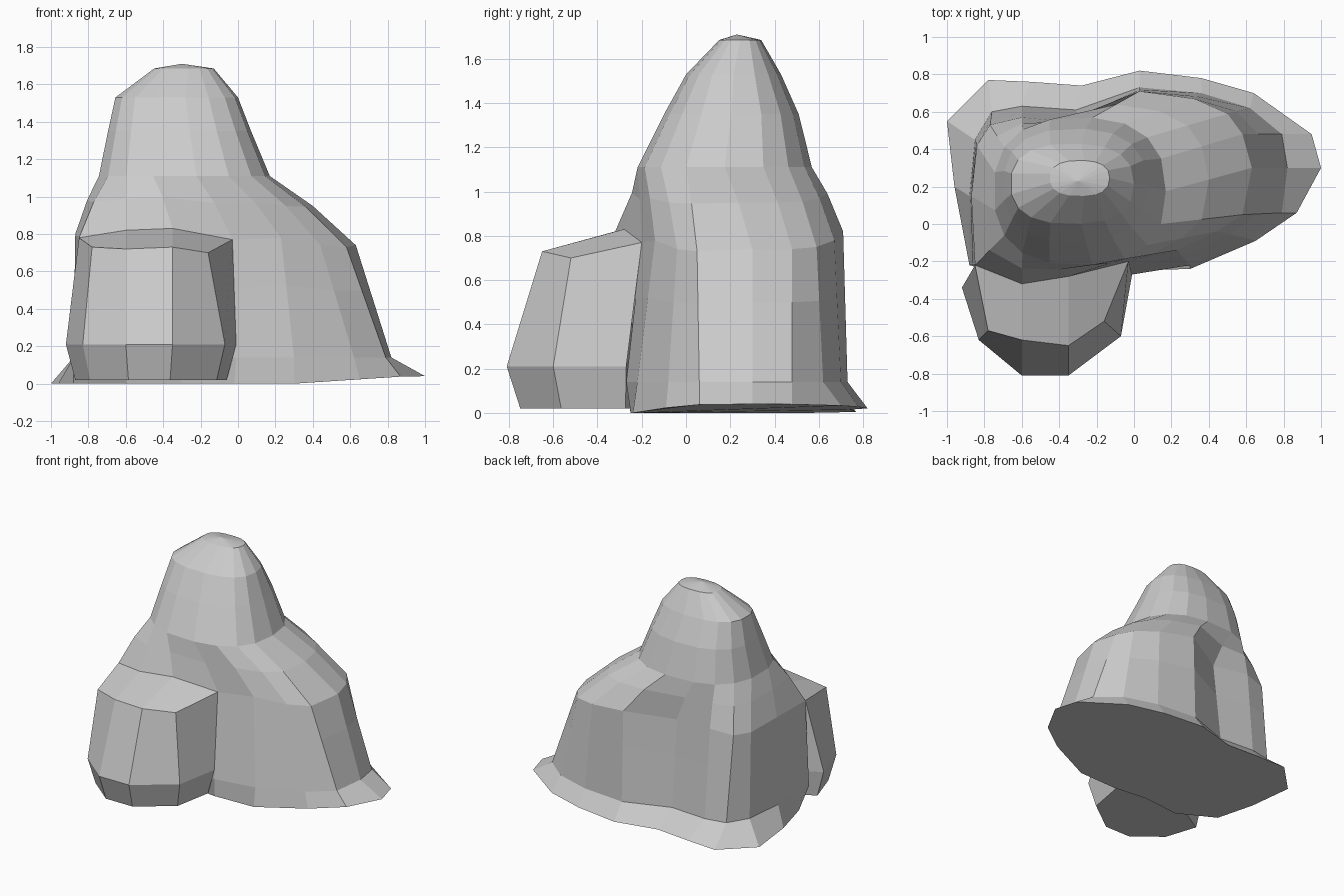
import bpy
import bmesh
from math import sin, cos, pi, copysign

default_cube = bpy.data.objects.get("Cube")
if default_cube:
    bpy.data.objects.remove(default_cube, do_unlink=True)

# One stone colour
stone = bpy.data.materials.new("stone_grey")
stone.use_nodes = True
stone_colour = (0.6, 0.6, 0.6, 1)
stone.diffuse_color = stone_colour
stone.node_tree.nodes["Principled BSDF"].inputs["Base Color"].default_value = stone_colour


def add_ring(bm, points):
    return [bm.verts.new(point) for point in points]


def bridge(bm, lower, upper):
    """Join two closed rings of equal length with quads."""
    count = len(lower)
    for i in range(count):
        j = (i + 1) % count
        bm.faces.new((lower[i], lower[j], upper[j], upper[i]))


def loft(bm, rings):
    """Build all rings, join them and close the underside."""
    made = [add_ring(bm, ring) for ring in rings]
    for lower, upper in zip(made, made[1:]):
        bridge(bm, lower, upper)
    bm.faces.new(made[0])
    return made


def finish(bm, name):
    bmesh.ops.recalc_face_normals(bm, faces=bm.faces)
    mesh = bpy.data.meshes.new(name)
    bm.to_mesh(mesh)
    bm.free()
    mesh.materials.append(stone)
    rock = bpy.data.objects.new(name, mesh)
    bpy.context.collection.objects.link(rock)
    return rock


def mix(ring_a, ring_b, amount, lift=0):
    """Ring part of the way between two others."""
    result = []
    for a, b in zip(ring_a, ring_b):
        x, y, z = (p + (q - p) * amount for p, q in zip(a, b))
        result.append((x, y, z + lift))
    return result


def rounded(value, power=0.8):
    return copysign(abs(value) ** power, value)


def spire_ring(count, z, left, right, front, back):
    """Slightly squared oval fitted to its four limits."""
    ring = []
    for i in range(count):
        angle = 2 * pi * i / count
        x = (left + right) / 2 + (right - left) / 2 * rounded(cos(angle))
        y = (front + back) / 2 + (back - front) / 2 * rounded(sin(angle))
        ring.append((x, y, z))
    return ring


# Flared foot of the rock, anticlockwise from its left side
skirt_outline = [
    (1, .3), (.95, .48), (.64, .7), (.36, .78), (.03, .82), (-.28, .74),
    (-.55, .76), (-.78, .77), (-1, .55), (-.96, .2), (-.88, -.1), (-.6, -.25),
    (-.3, -.22), (-.02, -.25), (.3, -.24), (.65, -.09), (.87, .06)]
skirt = [(x, y, max(0, .02 + .02 * x - .11 * max(0, -y))) for x, y in skirt_outline]

# Bottom of the steep wall
wall_outline = [
    (.82, .3), (.79, .48), (.62, .62), (.36, .7), (.03, .73), (-.31, .61),
    (-.6, .63), (-.76, .6), (-.85, .45), (-.88, .15), (-.88, -.22), (-.6, -.28),
    (-.35, -.25), (-.01, -.27), (.3, -.22), (.62, -.08), (.79, .06)]
wall = [(x, y, .14) for x, y in wall_outline]

# Shoulder where the wall turns in towards the spire
shoulder = [
    (.63, .3, .74), (.58, .48, .74), (.5, .59, .75), (.32, .67, .78),
    (.03, .71, .82), (-.3, .54, .78), (-.6, .57, .8), (-.77, .53, .78),
    (-.84, .42, .78), (-.87, .15, .8), (-.85, -.22, .78), (-.6, -.32, .82),
    (-.35, -.28, .83), (-.03, -.2, .77), (.23, -.14, .78), (.44, -.04, .74),
    (.58, .05, .73)]

# Spire: height, then left, right, front and back limits
spire_levels = [
    (1.11, -.75, .17, -.22, .57),
    (1.35, -.70, .07, -.10, .51),
    (1.53, -.66, 0, 0, .43),
    (1.685, -.45, -.13, .15, .34)]
spire = [spire_ring(len(skirt), *level) for level in spire_levels]

# Main rock
bm = bmesh.new()
rings = [skirt, wall, mix(wall, shoulder, .6), shoulder,
         mix(shoulder, spire[0], .5, .025)] + spire
top_ring = loft(bm, rings)[-1]
peak = bm.verts.new((-.3, .23, 1.71))
for i, vert in enumerate(top_ring):
    bm.faces.new((vert, top_ring[(i + 1) % len(top_ring)], peak))
finish(bm, "main_rock")

# Front boulder: bulging lower ring, undercut foot and sloping top
bulge_outline = [
    (-.92, -.34), (-.83, -.62), (-.6, -.81), (-.35, -.81),
    (-.07, -.6), (-.01, -.27), (-.35, -.15), (-.6, -.15)]
bulge = [(x, y, .21) for x, y in bulge_outline]
foot = [(-.47 + (x + .47) * .89, -.3 + (y + .3) * .88, .02) for x, y in bulge_outline]
rim = [
    (-.85, -.22, .78), (-.78, -.57, .73), (-.6, -.62, .72), (-.35, -.65, .73),
    (-.16, -.52, .7), (-.03, -.2, .77), (-.35, -.28, .83), (-.6, -.32, .82)]
bm = bmesh.new()
r = loft(bm, [foot, bulge, rim])[-1]
for quad in ((0, 1, 2, 7), (7, 2, 3, 6), (6, 3, 4, 5)):
    bm.faces.new([r[i] for i in quad])
finish(bm, "front_boulder")
